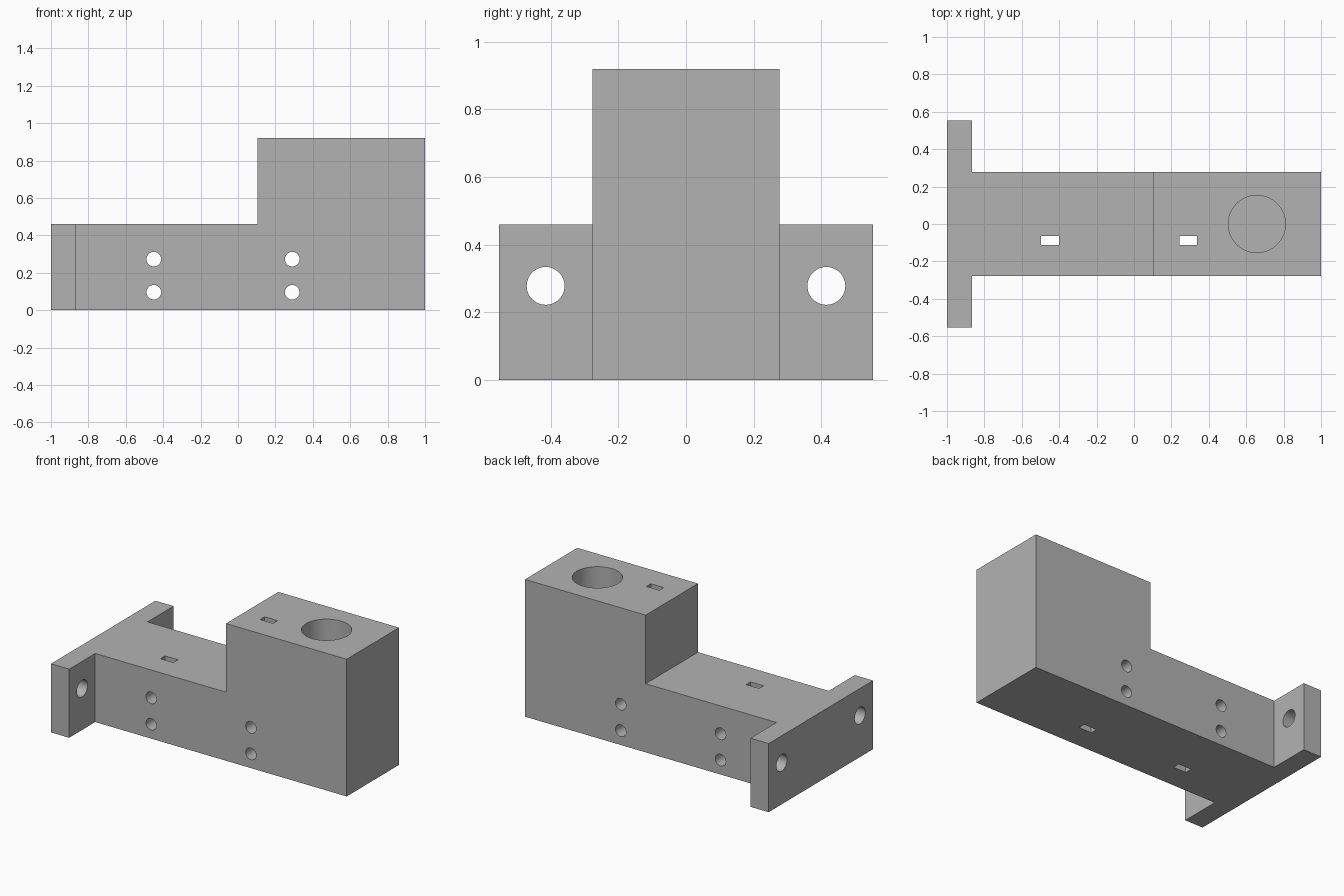
import bpy
import bmesh
import math
from mathutils import Matrix, Vector

cube = bpy.data.objects.get("Cube")
if cube:
    bpy.data.objects.remove(cube, do_unlink=True)

grey = bpy.data.materials.new("plain grey")
grey.use_nodes = True
colour = (0.45, 0.45, 0.45, 1)
grey.diffuse_color = colour
grey.node_tree.nodes["Principled BSDF"].inputs["Base Color"].default_value = colour


def make_object(name, bm):
    bmesh.ops.recalc_face_normals(bm, faces=bm.faces)
    mesh = bpy.data.meshes.new(name)
    bm.to_mesh(mesh)
    bm.free()
    mesh.materials.append(grey)
    obj = bpy.data.objects.new(name, mesh)
    bpy.context.collection.objects.link(obj)
    return obj


def box(name, centre, size):
    bm = bmesh.new()
    matrix = Matrix.Translation(centre) @ Matrix.Diagonal((*size, 1))
    bmesh.ops.create_cube(bm, size=1, matrix=matrix)
    return make_object(name, bm)


def cylinder(name, centre, radius, length, axis, sides=48):
    bm = bmesh.new()
    turn = Vector((0, 0, 1)).rotation_difference(Vector(axis)).to_matrix().to_4x4()
    bmesh.ops.create_cone(bm, cap_ends=True, segments=sides, radius1=radius,
                          radius2=radius, depth=length,
                          matrix=Matrix.Translation(centre) @ turn)
    return make_object(name, bm)


def combine(target, tool, operation):
    """Apply a boolean and discard the tool object."""
    mod = target.modifiers.new("combine", 'BOOLEAN')
    mod.operation = operation
    mod.solver = 'EXACT'
    mod.object = tool
    bpy.context.view_layer.objects.active = target
    bpy.ops.object.modifier_apply(modifier=mod.name)
    bpy.data.objects.remove(tool, do_unlink=True)


HALF_WIDTH, LOW, HIGH, STEP_X = 0.277, 0.46, 0.92, 0.105

# Stepped body, extruded from its side profile
profile = [(-0.93, 0), (1, 0), (1, HIGH), (STEP_X, HIGH), (STEP_X, LOW), (-0.93, LOW)]
bm = bmesh.new()
face = bm.faces.new([bm.verts.new((x, -HALF_WIDTH, z)) for x, z in profile])
extruded = bmesh.ops.extrude_face_region(bm, geom=[face])["geom"]
bmesh.ops.translate(bm, vec=(0, 2 * HALF_WIDTH, 0),
                    verts=[v for v in extruded if isinstance(v, bmesh.types.BMVert)])
body = make_object("bracket_body", bm)

# Mounting flange across the end
combine(body, box("mounting_flange", (-0.9325, 0, LOW / 2), (0.135, 1.106, LOW)), 'UNION')

# Flange bolt holes
for side in (-1, 1):
    combine(body, cylinder("flange_hole", (-0.93, side * 0.415, 0.278), 0.056, 0.4, (1, 0, 0)),
            'DIFFERENCE')

# Cross holes and the vertical slots that meet them
for x in (-0.45, 0.29):
    for z in (0.096, 0.273):
        combine(body, cylinder("cross_hole", (x, 0, z), 0.039, 1, (0, 1, 0)), 'DIFFERENCE')
    combine(body, box("slot", (x, -0.087, 0.5), (0.096, 0.048, 1.4)), 'DIFFERENCE')

# Blind round socket in the raised block
FLOOR = 0.14
combine(body, cylinder("socket", (0.657, 0, (FLOOR + 1) / 2), 0.153, 1 - FLOOR, (0, 0, 1), 64),
        'DIFFERENCE')

# Clean flat faces, smooth only the bores
bm = bmesh.new()
bm.from_mesh(body.data)
bmesh.ops.remove_doubles(bm, verts=bm.verts, dist=0.0001)
bmesh.ops.dissolve_limit(bm, angle_limit=math.radians(0.5), verts=bm.verts, edges=bm.edges)
bm.to_mesh(body.data)
bm.free()
body.select_set(True)
bpy.context.view_layer.objects.active = body
bpy.ops.object.shade_smooth_by_angle(angle=math.radians(30))
